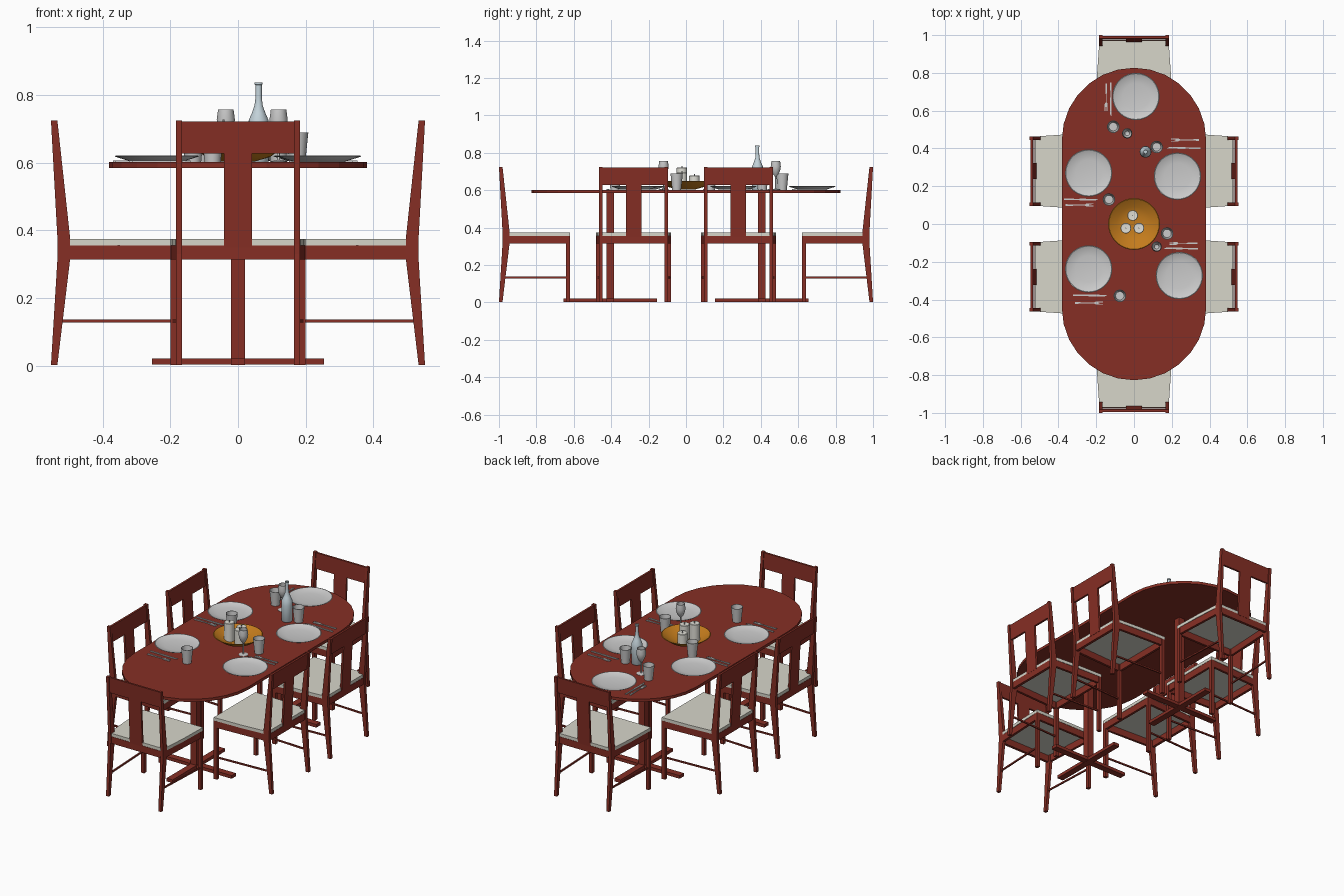
import bpy, bmesh
from math import pi, sin, cos, radians
from mathutils import Matrix, Vector


def material(name, rgb):
    m = bpy.data.materials.new(name)
    m.diffuse_color = (*rgb, 1)
    return m


WOOD = material("red_wood", (0.24, 0.028, 0.018))
FABRIC = material("cream_fabric", (0.68, 0.67, 0.59))
AMBER = material("amber_glaze", (0.55, 0.2, 0.012))
WAX = material("white_wax", (0.75, 0.74, 0.68))
I = Matrix.Identity(4)
smooth_parts = []


def finish(bm, name, mat):
    bmesh.ops.recalc_face_normals(bm, faces=bm.faces)
    me = bpy.data.meshes.new(name)
    bm.to_mesh(me)
    bm.free()
    ob = bpy.data.objects.new(name, me)
    bpy.context.collection.objects.link(ob)
    if mat:
        me.materials.append(mat)
    return ob


def extrude(name, pts, vec, mat=None, M=I):
    bm = bmesh.new()
    f = bm.faces.new([bm.verts.new(p) for p in pts])
    new = bmesh.ops.extrude_face_region(bm, geom=[f], use_keep_orig=True)["geom"]
    bmesh.ops.translate(bm, verts=[v for v in new if isinstance(v, bmesh.types.BMVert)], vec=vec)
    bm.transform(M)
    return finish(bm, name, mat)


def slab(name, pts, z0, z1, mat=None, M=I):
    return extrude(name, [(x, y, z0) for x, y in pts], (0, 0, z1 - z0), mat, M)


def rect(x0, x1, y0, y1):
    return [(x0, y0), (x1, y0), (x1, y1), (x0, y1)]


def side_profile(name, pts, y0, y1, mat, M):
    return extrude(name, [(x, y0, z) for x, z in pts], (0, y1 - y0, 0), mat, M)


def lathe(name, prof, x, y, z, mat=None, steps=24):
    bm = bmesh.new()
    vs = [bm.verts.new((r, 0, h)) for r, h in prof]
    es = [bm.edges.new(p) for p in zip(vs, vs[1:])]
    bmesh.ops.spin(bm, geom=vs + es, cent=(0, 0, 0), axis=(0, 0, 1), angle=2 * pi, steps=steps)
    bmesh.ops.remove_doubles(bm, verts=bm.verts, dist=1e-5)
    bm.transform(Matrix.Translation((x, y, z)))
    ob = finish(bm, name, mat)
    smooth_parts.append(ob)
    return ob


# Table top: straight sides with round ends
R, C, N = 0.382, 0.445, 14
outline = [(R * cos(pi * i / N + s), R * sin(pi * i / N + s) + (C if s == 0 else -C))
           for s in (0, pi) for i in range(N + 1)]
slab("table_top", outline, 0.585, 0.602, WOOD)

# Two posts on crossed feet
for y in (-0.405, 0.405):
    slab("table_post", rect(-0.02, 0.02, y - 0.02, y + 0.02), 0.003, 0.585, WOOD)
    slab("foot_across", rect(-0.255, 0.255, y - 0.02, y + 0.02), 0.003, 0.022, WOOD)
    slab("foot_along", rect(-0.02, 0.02, y - 0.25, y + 0.25), 0.002, 0.021, WOOD)


def back_x(z):
    # outer face of the leaning back posts
    return 0.02 * (z - 0.35) / 0.375 * -1 + 0.02


def back_panel(name, half, z0, z1, M):
    a, b = back_x(z0) + 0.005, back_x(z1) + 0.005
    side_profile(name, [(a, z0), (a + 0.012, z0), (b + 0.012, z1), (b, z1)], -half, half, WOOD, M)


# Chair, built facing +x with its back at x = 0
def chair(x, y, turn):
    M = Matrix.Translation((x, y, 0)) @ Matrix.Rotation(radians(turn), 4, 'Z')
    post = [(0, 0.002), (0.019, 0.002), (0.056, 0.31), (0.058, 0.365),
            (0.019, 0.725), (0, 0.725), (0.02, 0.36), (0.02, 0.33)]
    for s in (-1, 1):
        side_profile("back_leg", post, s * 0.166, s * 0.184, WOOD, M)
        slab("front_leg", rect(0.358, 0.38, s * 0.18, s * 0.2), 0.002, 0.355, WOOD, M)
        slab("side_rail", [(0.04, s * 0.168), (0.36, s * 0.184), (0.36, s * 0.198), (0.04, s * 0.183)],
             0.314, 0.355, WOOD, M)
        slab("side_stretcher", [(0.03, s * 0.171), (0.362, s * 0.186), (0.362, s * 0.194), (0.03, s * 0.179)],
             0.128, 0.137, WOOD, M)
    slab("front_rail", rect(0.364, 0.378, -0.182, 0.182), 0.314, 0.355, WOOD, M)
    slab("back_rail", rect(0.026, 0.042, -0.168, 0.168), 0.314, 0.355, WOOD, M)
    slab("seat_cushion", [(0.028, -0.166), (0.056, -0.166), (0.056, -0.185), (0.2, -0.195), (0.38, -0.2),
                          (0.38, 0.2), (0.2, 0.195), (0.056, 0.185), (0.056, 0.166), (0.028, 0.166)],
         0.355, 0.374, FABRIC, M)
    back_panel("back_splat", 0.042, 0.35, 0.63, M)
    back_panel("crest_rail", 0.168, 0.627, 0.722, M)


for y in (-0.28, 0.28):
    chair(-0.553, y, 0)
    chair(0.553, y, 180)
chair(0, -1, 90)
chair(0, 1, -90)

# Plates
T = 0.602
plate = [(0, 0.001), (0.075, 0.001), (0.123, 0.016), (0.125, 0.018), (0.121, 0.019), (0.105, 0.012), (0.07, 0.006), (0, 0.006)]
for x, y in [(0.01, 0.675), (-0.24, 0.27), (0.23, 0.253), (-0.24, -0.238), (0.24, -0.273)]:
    lathe("plate", plate, x, y, T, None, 36)

# Centre bowl with three candles
bowl = [(0, 0.002), (0.05, 0.002), (0.095, 0.015), (0.137, 0.046), (0.133, 0.048), (0.092, 0.021), (0.05, 0.008), (0, 0.008)]
lathe("centre_bowl", bowl, 0, 0, T, AMBER, 36)
for x, y, top in [(-0.007, 0.045, 0.677), (-0.043, -0.022, 0.72), (0.026, -0.022, 0.695)]:
    h = top - T
    lathe("candle", [(0, 0.008), (0.028, 0.008), (0.028, h - 0.002), (0.026, h), (0, h - 0.002)], x, y, T, WAX)
    lathe("candle_wick", [(0, h - 0.003), (0.003, h - 0.003), (0.003, h + 0.008), (0, h + 0.008)], x, y, T, None, 6)

# Tumblers
tumbler = [(0, 0), (0.024, 0), (0.033, 0.088), (0.031, 0.088), (0.022, 0.008), (0, 0.008)]
for x, y in [(-0.11, 0.515), (0.12, 0.408), (-0.133, 0.13), (0.175, -0.05), (-0.075, -0.38)]:
    lathe("tumbler", tumbler, x, y, T)

# Wine glasses
wine = [(0, 0), (0.026, 0), (0.026, 0.002), (0.005, 0.006), (0.0035, 0.012), (0.0035, 0.07), (0.014, 0.082),
        (0.024, 0.105), (0.027, 0.125), (0.023, 0.155), (0.0215, 0.155), (0.025, 0.125), (0.022, 0.105), (0.012, 0.086), (0, 0.08)]
for x, y in [(-0.036, 0.48), (0.12, -0.12)]:
    lathe("wine_glass", wine, x, y, T)

# Bottle
bottle = [(0, 0), (0.028, 0), (0.03, 0.003), (0.031, 0.1), (0.029, 0.125), (0.02, 0.145), (0.012, 0.168),
          (0.0095, 0.19), (0.0095, 0.228), (0.012, 0.23), (0.012, 0.236), (0.008, 0.236), (0.008, 0.19), (0, 0.19)]
lathe("bottle", bottle, 0.061, 0.382, T, material("pale_glass", (0.55, 0.65, 0.7)))

# Cutlery: handle starts at the origin and points along +x
knife = [(0, -0.004), (0.08, -0.0035), (0.085, -0.006), (0.165, -0.006), (0.182, 0.003), (0.085, 0.004), (0.08, 0.0035), (0, 0.004)]
fork = [(0, -0.005), (0.07, -0.002), (0.1, -0.002), (0.11, -0.008), (0.148, -0.008), (0.148, -0.005), (0.125, -0.004),
        (0.125, -0.0015), (0.148, -0.0015), (0.148, 0.0015), (0.125, 0.0015), (0.125, 0.004), (0.148, 0.005),
        (0.148, 0.008), (0.11, 0.008), (0.1, 0.002), (0.07, 0.002), (0, 0.005)]
# knife x, y, fork x, y, heading
for kx, ky, fx, fy, turn in [(-0.122, 0.75, -0.147, 0.745, -90), (0.353, 0.402, 0.345, 0.445, 180),
                             (-0.37, 0.13, -0.362, 0.1, 0), (0.338, -0.13, 0.335, -0.102, 180),
                             (-0.322, -0.378, -0.312, -0.418, 0)]:
    rot = Matrix.Rotation(radians(turn), 4, 'Z')
    slab("knife", knife, 0, 0.005, None, Matrix.Translation((kx, ky, T)) @ rot)
    slab("fork", fork, 0, 0.005, None, Matrix.Translation((fx, fy, T)) @ rot)

# Smooth shading on turned parts
bpy.ops.object.select_all(action='DESELECT')
for ob in smooth_parts:
    ob.select_set(True)
bpy.context.view_layer.objects.active = smooth_parts[0]
bpy.ops.object.shade_smooth_by_angle(angle=radians(35))
